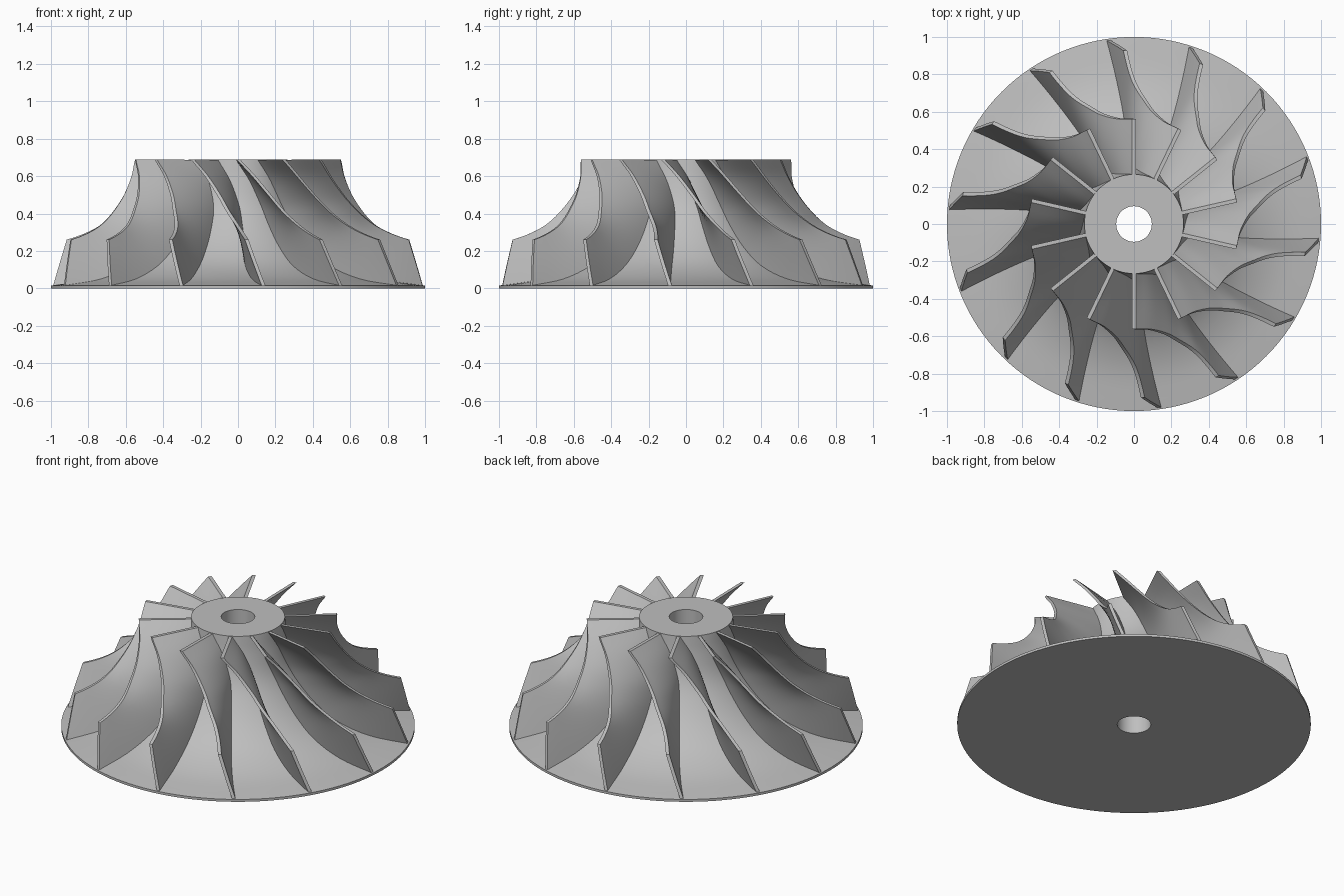
import bpy, bmesh, math
from mathutils import Vector

if "Cube" in bpy.data.objects:
    bpy.data.objects.remove(bpy.data.objects["Cube"])

BLADES = 14
SEGMENTS = 128
STEPS = 4
TOP = 0.69
THICK = 0.02

# Radius, height, wrap angle in degrees, from the inlet down to the rim
HUB = [(.265, TOP, 0), (.278, .58, 15), (.31, .45, 25), (.37, .34, 28),
       (.47, .22, 29.5), (.6, .12, 30.5), (.78, .05, 32), (1, .015, 33.7)]
SHROUD = [(.562, TOP, 0), (.57, .6, 8.5), (.61, .5, 16), (.67, .415, 21),
          (.73, .355, 24.5), (.79, .315, 26.5), (.86, .283, 27.8), (.928, .26, 28.6)]


def smooth_path(points):
    """Catmull-Rom samples through the points."""
    p = [Vector(q) for q in points]
    p = [2 * p[0] - p[1]] + p + [2 * p[-1] - p[-2]]
    out = []
    for a, b, c, d in zip(p, p[1:], p[2:], p[3:]):
        for i in range(STEPS):
            t = i / STEPS
            out.append(.5 * (2 * b + (c - a) * t + (2 * a - 5 * b + 4 * c - d) * t * t
                             + (3 * b - a - 3 * c + d) * t ** 3))
    return out + [p[-2]]


def polar(r, angle, z):
    return (r * math.cos(angle), r * math.sin(angle), z)


def finish(bm, name, mat):
    bmesh.ops.recalc_face_normals(bm, faces=bm.faces)
    mesh = bpy.data.meshes.new(name)
    bm.to_mesh(mesh)
    bm.free()
    mesh.materials.append(mat)
    obj = bpy.data.objects.new(name, mesh)
    bpy.context.collection.objects.link(obj)
    bpy.ops.object.select_all(action='DESELECT')
    obj.select_set(True)
    bpy.context.view_layer.objects.active = obj
    bpy.ops.object.shade_smooth_by_angle(angle=math.radians(30))
    return obj


metal = bpy.data.materials.new("light grey metal")
metal.use_nodes = True
colour = (.52, .52, .52, 1)
metal.diffuse_color = colour
metal.node_tree.nodes["Principled BSDF"].inputs["Base Color"].default_value = colour

hub_path = smooth_path(HUB)
shroud_path = smooth_path(SHROUD)

# Hub, back disc and bore as one closed lathe
bore = .095
profile = [(p.x, p.y) for p in hub_path] + [(1, 0), (bore, 0), (bore, TOP)]
bm = bmesh.new()
rings = [[bm.verts.new(polar(r, math.tau * i / SEGMENTS, z)) for i in range(SEGMENTS)]
         for r, z in profile]
for a, b in zip(rings, rings[1:] + rings[:1]):
    for i in range(SEGMENTS):
        j = (i + 1) % SEGMENTS
        bm.faces.new((a[i], a[j], b[j], b[i]))
finish(bm, "hub", metal)

# One twisted blade: each station is a closed ring, root to shroud and back
ACROSS = 8
bm = bmesh.new()
stations = []
for h, s in zip(hub_path, shroud_path):
    root = h - Vector((.008, .004 if h.y < TOP else 0, 0))
    row = [root.lerp(s, j / ACROSS) for j in range(ACROSS + 1)]
    ring = []
    for side, line in ((1, row), (-1, row[::-1])):
        for p in line:
            angle = math.radians(p.z) + side * THICK / 2 / p.x
            ring.append(bm.verts.new(polar(p.x, angle, p.y)))
    stations.append(ring)
for a, b in zip(stations, stations[1:]):
    for i in range(len(a)):
        j = (i + 1) % len(a)
        bm.faces.new((a[i], a[j], b[j], b[i]))
for ring in (stations[0], stations[-1]):
    for i in range(ACROSS):
        bm.faces.new((ring[i], ring[i + 1], ring[-2 - i], ring[-1 - i]))
blade = finish(bm, "blade_1", metal)

# Repeat the blade around the axis, with one inlet edge on +y
for k in range(BLADES):
    obj = blade if k == 0 else blade.copy()
    if k:
        obj.name = f"blade_{k + 1}"
        bpy.context.collection.objects.link(obj)
    obj.rotation_euler.z = math.pi / 2 + math.tau * k / BLADES
